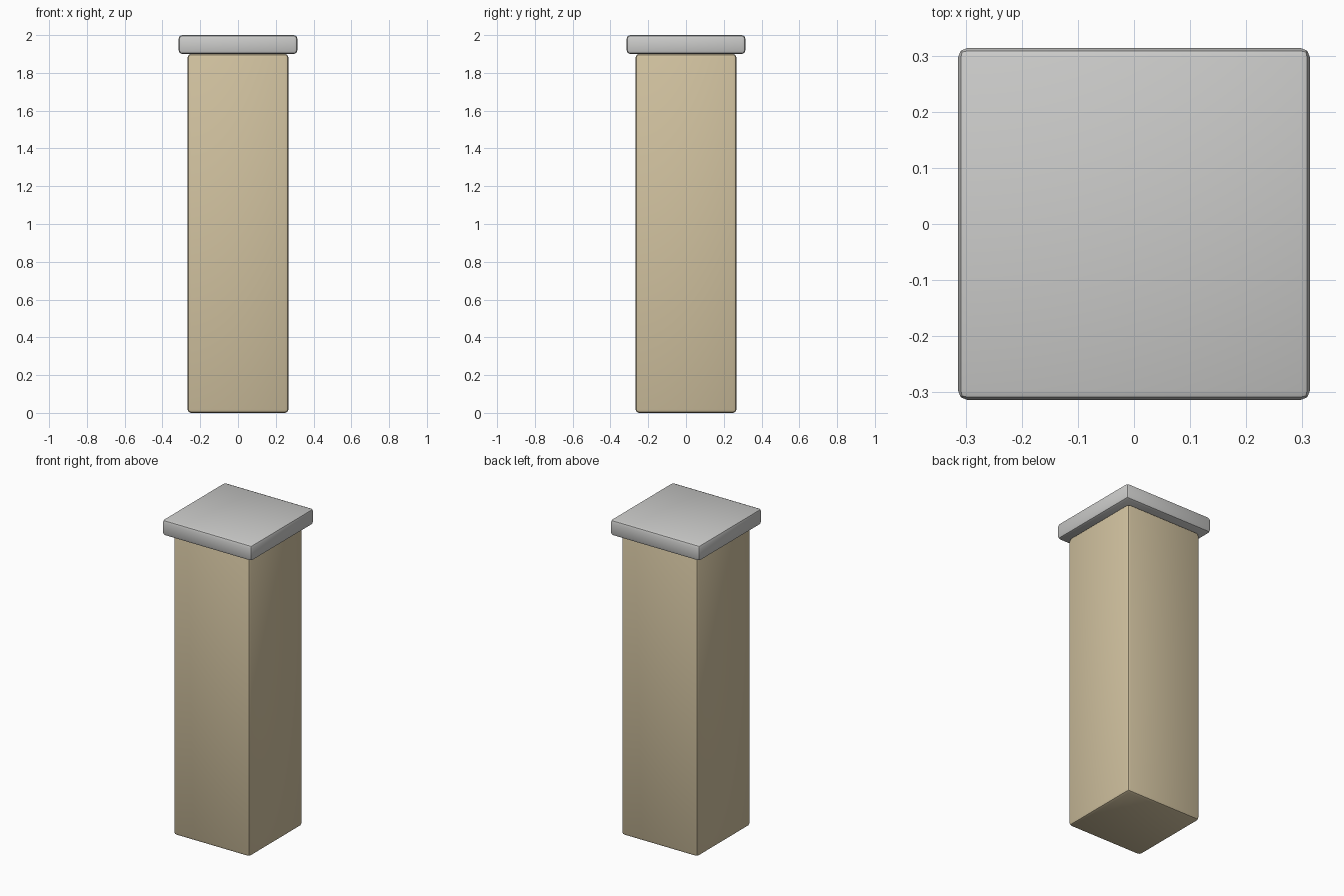
import bpy

if "Cube" in bpy.data.objects:
    bpy.data.objects.remove(bpy.data.objects["Cube"])


def material(name, rgb):
    mat = bpy.data.materials.new(name)
    mat.diffuse_color = (*rgb, 1.0)
    mat.use_nodes = True
    mat.node_tree.nodes["Principled BSDF"].inputs["Base Color"].default_value = mat.diffuse_color
    return mat


def rounded_block(name, width, z0, z1, bevel, mat):
    bpy.ops.mesh.primitive_cube_add(size=1, location=(0, 0, (z0 + z1) / 2))
    obj = bpy.context.object
    obj.name = name
    obj.scale = (width, width, z1 - z0)
    bpy.ops.object.transform_apply(location=False, rotation=False, scale=True)
    mod = obj.modifiers.new("rounded_edges", 'BEVEL')
    mod.width = bevel
    mod.segments = 2
    bpy.ops.object.modifier_apply(modifier=mod.name)
    obj.data.materials.append(mat)
    bpy.ops.object.shade_smooth_by_angle()
    return obj


tan = material("tan_stone", (0.64, 0.54, 0.35))
grey = material("light_grey", (0.60, 0.60, 0.59))

# Square column shaft
rounded_block("post", 0.534, 0.0, 1.9, 0.018, tan)

# Overhanging flat cap
rounded_block("cap", 0.628, 1.9, 2.0, 0.018, grey)
